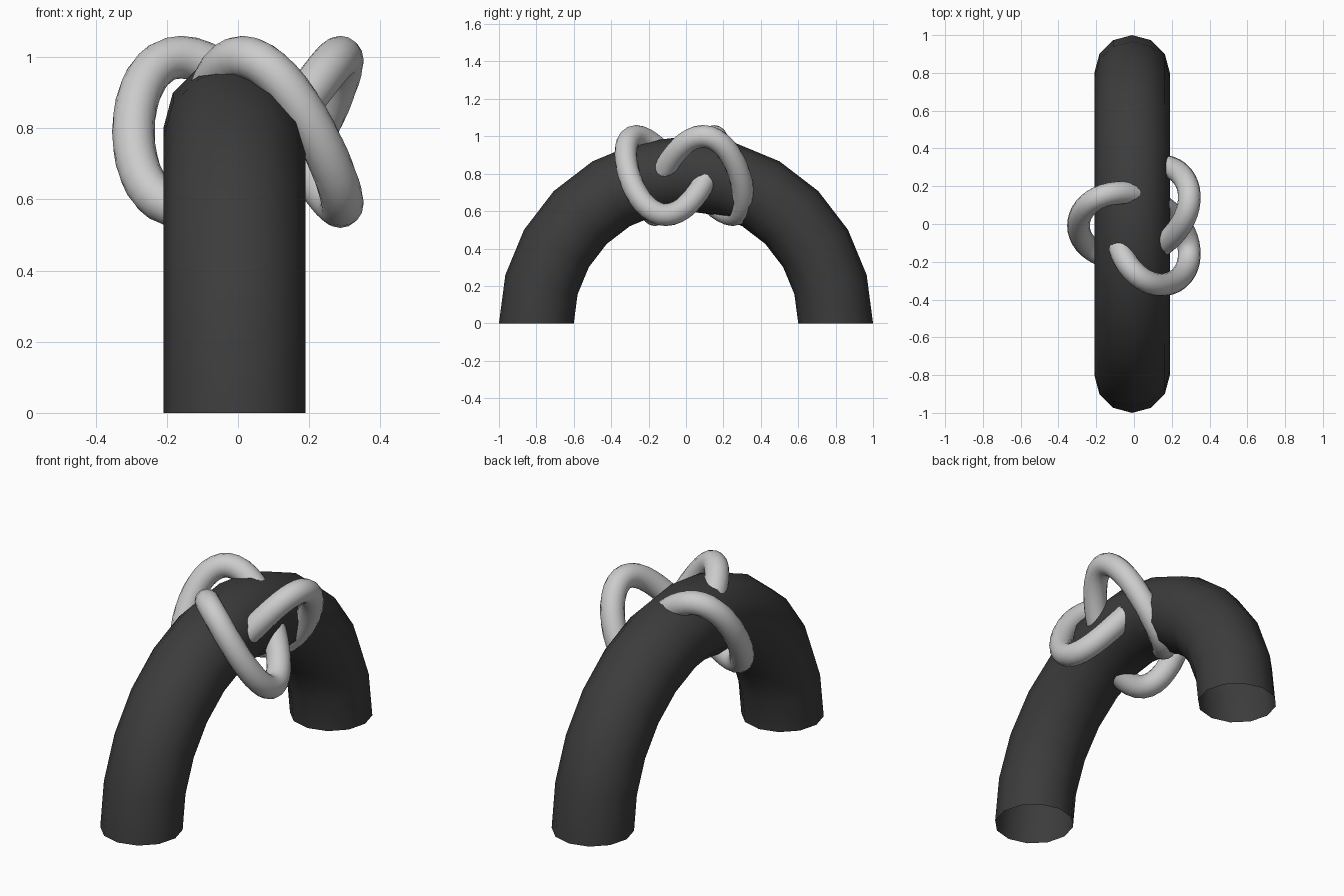
import bpy
from math import sin, cos, pi
from mathutils import Vector

if "Cube" in bpy.data.objects:
    bpy.data.objects.remove(bpy.data.objects["Cube"])


def sweep(name, rings, closed):
    """Skin a list of vertex rings into a smooth tube."""
    n, count = len(rings[0]), len(rings)
    verts = [v for ring in rings for v in ring]
    faces = []
    for i in range(count if closed else count - 1):
        a, b = i * n, ((i + 1) % count) * n
        for j in range(n):
            k = (j + 1) % n
            faces.append((a + j, a + k, b + k, b + j))
    mesh = bpy.data.meshes.new(name)
    mesh.from_pydata(verts, [], faces)
    mesh.polygons.foreach_set("use_smooth", [True] * len(faces))
    obj = bpy.data.objects.new(name, mesh)
    bpy.context.collection.objects.link(obj)
    return obj


# Arch: open-ended half torus, 12 sides, 12 steps
rings = []
for i in range(13):
    a = pi * i / 12
    ring = []
    for j in range(12):
        b = 2 * pi * j / 12
        r = 0.8 + 0.2 * cos(b)
        ring.append((-0.01 + 0.2 * sin(b), r * cos(a), max(0, r * sin(a))))
    rings.append(ring)
arch = sweep("arch", rings, False)
dark = bpy.data.materials.new("dark_grey")
dark.diffuse_color = (0.045, 0.045, 0.045, 1)
dark.use_nodes = True
dark.node_tree.nodes["Principled BSDF"].inputs["Base Color"].default_value = dark.diffuse_color
arch.data.materials.append(dark)

# Knot: three-lobed trefoil threaded through the crown of the arch
A, B, H, R = 0.241, 0.1, 0.21, 0.06
CENTRE = Vector((0.047, -0.008, 0.79))


def knot_point(t):
    return CENTRE + Vector((-A * cos(2 * t) - B * cos(t),
                            -A * sin(2 * t) + B * sin(t),
                            -H * sin(3 * t)))


rings = []
STEPS, SIDES = 96, 16
for i in range(STEPS):
    t = 2 * pi * i / STEPS
    p = knot_point(t)
    tangent = (knot_point(t + 0.001) - knot_point(t - 0.001)).normalized()
    side = tangent.cross(Vector((0, 0, 1))).normalized()
    up = tangent.cross(side)
    rings.append([p + R * (cos(2 * pi * j / SIDES) * side - sin(2 * pi * j / SIDES) * up)
                  for j in range(SIDES)])
sweep("knot", rings, True)

# Point all faces outward
import bmesh
for obj in bpy.context.collection.objects:
    bm = bmesh.new()
    bm.from_mesh(obj.data)
    bmesh.ops.recalc_face_normals(bm, faces=bm.faces)
    bm.to_mesh(obj.data)
    bm.free()
